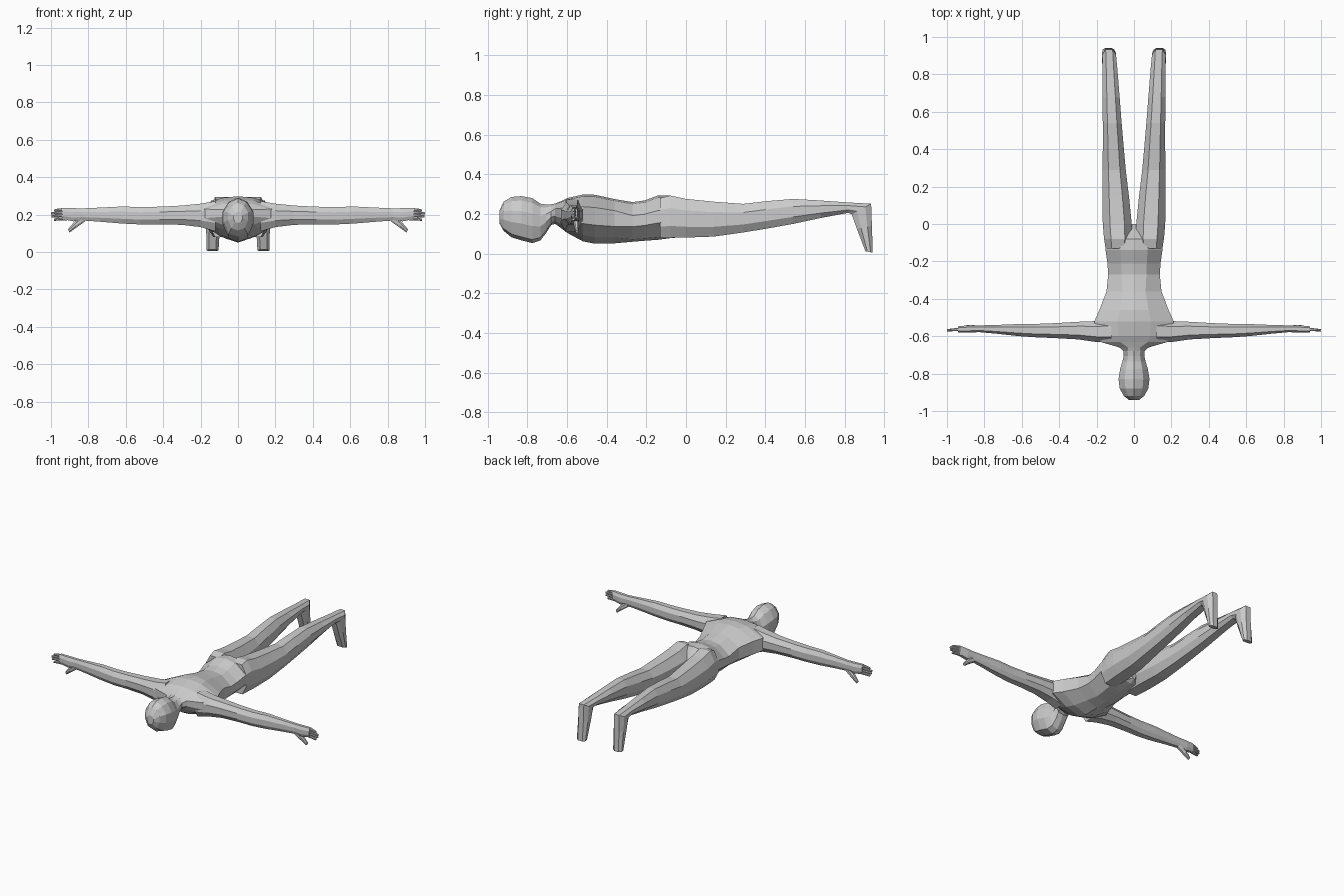
import bpy, bmesh
from mathutils import Vector

# Half cross-sections: (fraction of half width, fraction of the way from bottom to top)
BODY = [(0, 1), (.48, .95), (1, .66), (1, .38), (.5, .06), (0, 0)]
CHEST = [(0, 1), (.42, .96), (1, .74), (1, .38), (.5, .13), (0, 0)]
HEAD = [(0, 1), (.6, .9), (1, .66), (1, .38), (.65, .08), (0, 0)]
LIMB = [(.5, 1), (1, .7), (1, .28), (.55, 0)]


def ring(profile, top, bottom, centre, half, axis):
    """Closed ring between two points, widened along the axis."""
    top, bottom, axis = Vector(top), Vector(bottom), Vector(axis)
    right = [(u, v) for u, v in profile]
    left = [(-u, v) for u, v in reversed(profile) if u > 0]
    return [bottom.lerp(top, v) + axis * (centre + u * half) for u, v in right + left]


def loft(name, rings):
    """Skin a list of rings and cap both ends."""
    bm = bmesh.new()
    loops = [[bm.verts.new(p) for p in r] for r in rings]
    n = len(loops[0])
    for a, b in zip(loops, loops[1:]):
        for i in range(n):
            j = (i + 1) % n
            bm.faces.new((a[i], a[j], b[j], b[i]))
    bm.faces.new(loops[0])
    bm.faces.new(loops[-1])
    bmesh.ops.recalc_face_normals(bm, faces=bm.faces)
    mesh = bpy.data.meshes.new(name)
    bm.to_mesh(mesh)
    bm.free()
    obj = bpy.data.objects.new(name, mesh)
    bpy.context.collection.objects.link(obj)
    return obj


def mirrored(obj):
    """Add the opposite side across x = 0."""
    obj.modifiers.new("Mirror", 'MIRROR').use_axis[0] = True


# Head, neck and torso: profile, y, half width, top z, bottom z
trunk = [
    (HEAD, -.942, .025, .215, .155),
    (HEAD, -.92, .054, .262, .115),
    (HEAD, -.88, .076, .286, .082),
    (HEAD, -.83, .083, .290, .067),
    (HEAD, -.775, .074, .280, .053),
    (HEAD, -.735, .062, .252, .066),
    (HEAD, -.705, .055, .248, .105),
    (HEAD, -.68, .056, .249, .145),
    (CHEST, -.66, .078, .253, .150),
    (CHEST, -.632, .175, .264, .130),
    (CHEST, -.60, .205, .280, .105),
    (CHEST, -.52, .212, .298, .062),
    (CHEST, -.46, .185, .297, .050),
    (CHEST, -.36, .147, .275, .052),
    (BODY, -.27, .138, .260, .060),
    (BODY, -.21, .142, .268, .065),
    (BODY, -.14, .152, .294, .070),
    (BODY, -.08, .156, .292, .078),
    (BODY, -.035, .08, .235, .082),
    (BODY, .0, .018, .185, .10),
]
loft("head_and_torso", [ring(p, (0, y, t), (0, y, b), 0, w, (1, 0, 0))
                        for p, y, w, t, b in trunk])

# Leg and foot: top (y, z), bottom (y, z), inner x, outer x
leg = [
    ((-.13, .280), (-.13, .08), .02, .152),
    ((-.08, .293), (-.08, .08), .012, .160),
    ((.0, .276), (.0, .081), .012, .167),
    ((.14, .262), (.14, .086), .026, .168),
    ((.29, .251), (.29, .107), .044, .168),
    ((.40, .264), (.40, .125), .054, .167),
    ((.54, .276), (.54, .150), .066, .167),
    ((.68, .268), (.68, .180), .077, .168),
    ((.82, .258), (.82, .206), .088, .168),
    ((.934, .252), (.836, .198), .096, .170),
    ((.938, .14), (.862, .125), .097, .170),
    ((.942, .005), (.905, .012), .104, .169),
]
mirrored(loft("leg", [ring(LIMB, (0, *t), (0, *b), (i + o) / 2, (o - i) / 2, (1, 0, 0))
                      for t, b, i, o in leg]))

# Arm and palm: x, centre y, half depth, top z, bottom z
arm = [
    (.12, -.575, .058, .272, .11),
    (.20, -.575, .056, .258, .133),
    (.30, -.570, .047, .248, .145),
    (.42, -.570, .040, .242, .148),
    (.52, -.570, .036, .240, .147),
    (.62, -.567, .032, .243, .152),
    (.74, -.563, .023, .237, .162),
    (.83, -.560, .018, .233, .168),
    (.88, -.561, .020, .234, .164),
    (.94, -.563, .016, .236, .176),
]
mirrored(loft("arm", [ring(LIMB, (x, 0, t), (x, 0, b), y, d, (0, 1, 0))
                      for x, y, d, t, b in arm]))

# Fingers stacked along the palm edge: start z, tip z, tip x
for k, (z0, z1, tip) in enumerate([(.227, .221, .985), (.211, .206, 1.0),
                                   (.195, .190, .998), (.178, .172, .985)]):
    steps = [(.915, -.562, z0, .0085), (.96, -.565, (z0 + z1) / 2 + .001, .008),
             (tip, -.568, z1, .006)]
    mirrored(loft(f"finger_{k + 1}", [
        ring(LIMB, (x, 0, z + r), (x, 0, z - r), y, r, (0, 1, 0)) for x, y, z, r in steps]))

# Thumb: slants out and down from the wrist
thumb = [(.825, -.558, .178, .014), (.87, -.553, .145, .013), (.905, -.550, .112, .008)]
mirrored(loft("thumb", [ring(LIMB, (x + r * .6, 0, z + r), (x - r * .6, 0, z - r), y, r, (0, 1, 0))
                        for x, y, z, r in thumb]))
